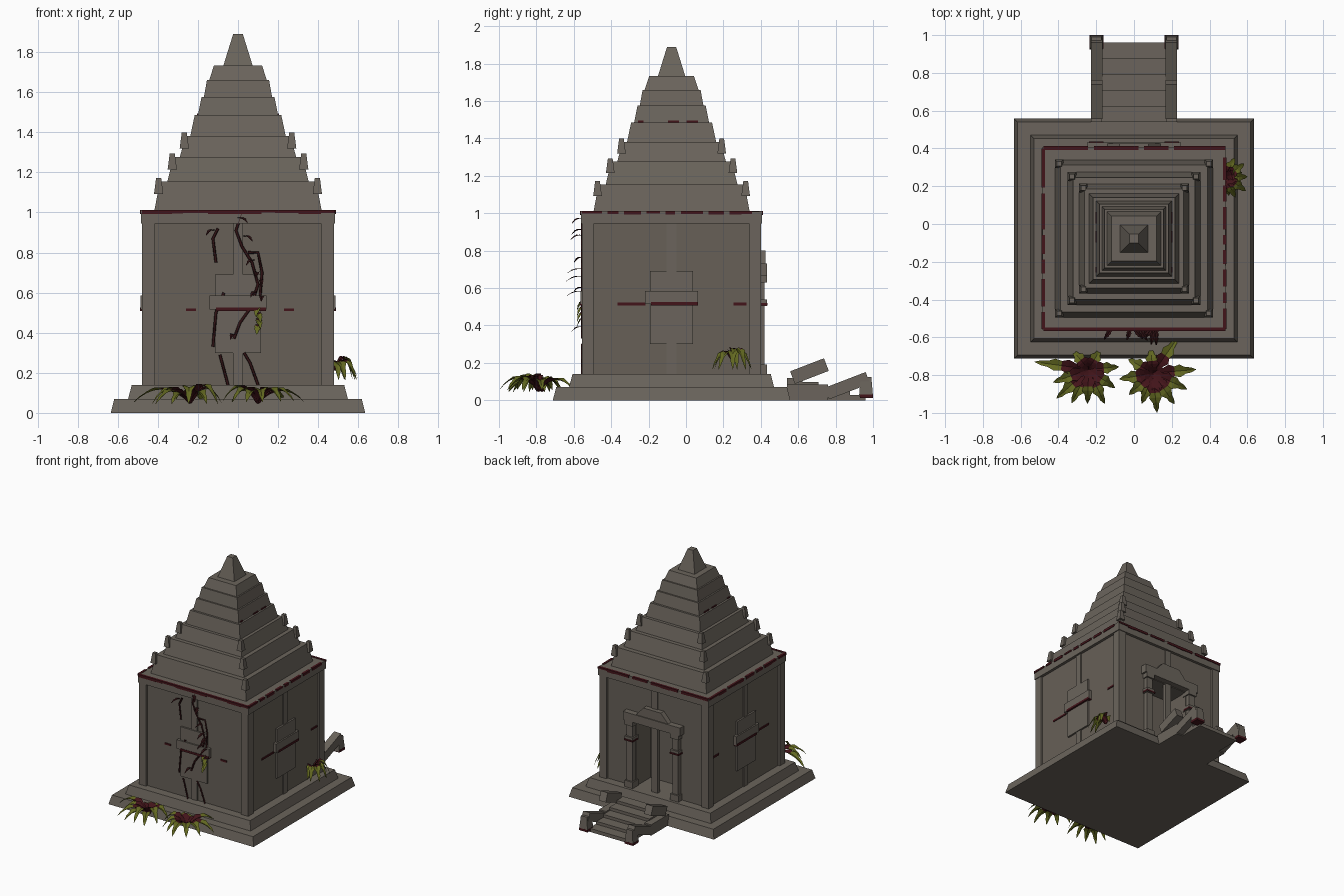
import bpy, bmesh, math, random
from mathutils import Vector, Matrix

if "Cube" in bpy.data.objects:
    bpy.data.objects.remove(bpy.data.objects["Cube"])

random.seed(4)
CY = -0.077  # y centre of the shrine body


def material(name, r, g, b):
    m = bpy.data.materials.new(name)
    m.diffuse_color = (r, g, b, 1)
    m.use_nodes = True
    m.node_tree.nodes["Principled BSDF"].inputs["Base Color"].default_value = m.diffuse_color
    return m


STONE = material("grey_stone", 0.145, 0.127, 0.106)
WALL = material("warm_wall_stone", 0.135, 0.117, 0.096)
MOSS = material("dark_red_moss", 0.055, 0.007, 0.010)
VINE = material("dark_vine", 0.030, 0.006, 0.007)
LEAF = material("olive_leaf", 0.125, 0.140, 0.015)


def finish(bm, name, *mats):
    me = bpy.data.meshes.new(name)
    bm.to_mesh(me)
    bm.free()
    for m in mats:
        me.materials.append(m)
    ob = bpy.data.objects.new(name, me)
    bpy.context.collection.objects.link(ob)
    return ob


def block(name, x, y, z, mat=STONE, top=(1, 1), tilt=0):
    """Box from three (min, max) ranges; the top may taper, and it may tilt about x."""
    bm = bmesh.new()
    bmesh.ops.create_cube(bm, size=1)
    for v in bm.verts:
        if v.co.z > 0:
            v.co.x *= top[0]
            v.co.y *= top[1]
    size = [b - a for a, b in (x, y, z)]
    mid = Vector([(a + b) / 2 for a, b in (x, y, z)])
    bm.transform(Matrix.Translation(mid) @ Matrix.Rotation(tilt, 4, 'X') @ Matrix.Diagonal((*size, 1)))
    return finish(bm, name, mat)


def tier(name, h0, h1, z0, z1):
    return block(name, (-h0, h0), (CY - h0, CY + h0), (z0, z1), top=(h1 / h0, h1 / h0))


def on_face(side, name, u, d, z, mat=STONE):
    """Block on a body face: u along the face, d distance from the centre."""
    if side == "front":
        return block(name, u, (CY - d[1], CY - d[0]), z, mat)
    if side == "back":
        return block(name, u, (CY + d[0], CY + d[1]), z, mat)
    s = 1 if side == "right" else -1
    return block(name, sorted((s * d[0], s * d[1])), (CY + u[0], CY + u[1]), z, mat)


# Plinth
tier("plinth_lower", 0.635, 0.617, 0, 0.07)
tier("plinth_upper", 0.548, 0.530, 0.07, 0.14)

# Walls, with a recessed doorway at the back
W = 0.462
block("wall_core", (-W, W), (CY - W, 0.2), (0.14, 0.98), WALL)
for s in (-1, 1):
    block("back_wall_side", sorted((s * 0.17, s * W)), (0.2, CY + W), (0.14, 0.98), WALL)
block("back_wall_over_door", (-0.17, 0.17), (0.2, CY + W), (0.66, 0.98), WALL)

# Corner pillars and cornice
for sx in (-1, 1):
    for sy in (-1, 1):
        block("corner_pillar", sorted((sx * 0.415, sx * 0.478)),
              sorted((CY + sy * 0.415, CY + sy * 0.478)), (0.14, 0.95))
tier("cornice", 0.484, 0.484, 0.945, 1.01)

# Pilasters and blind windows
for side in ("front", "right", "left", "back"):
    on_face(side, side + "_pilaster", (-0.026, 0.026), (0.44, 0.470), (0.14, 0.945))
    if side != "back":
        on_face(side, side + "_blind_window", (-0.115, 0.115), (0.45, 0.476), (0.30, 0.69))
        on_face(side, side + "_window_ledge", (-0.142, 0.142), (0.45, 0.487), (0.515, 0.585))

# Door columns, lintel and pediment
for s in (-1, 1):
    x = s * 0.2
    block("door_column", (x - 0.026, x + 0.026), (0.36, 0.42), (0.14, 0.67))
    for z in ((0.14, 0.19), (0.505, 0.54), (0.63, 0.67)):
        block("column_band", (x - 0.036, x + 0.036), (0.36, 0.432), z)
    block("column_moss", (x - 0.039, x + 0.039), (0.37, 0.436), (0.508, 0.520), MOSS)
block("door_lintel", (-0.25, 0.25), (0.36, 0.432), (0.665, 0.73))
block("door_pediment", (-0.14, 0.14), (0.37, 0.425), (0.73, 0.80), top=(0.55, 1))

# Stepped roof with corner finials on the three lowest tiers
Z = (1.01, 1.155, 1.277, 1.382, 1.486, 1.576, 1.66, 1.733)
H = ((0.417, 0.39), (0.352, 0.322), (0.29, 0.262), (0.238, 0.216),
     (0.200, 0.182), (0.170, 0.155), (0.144, 0.120))
for i, (a, b) in enumerate(H):
    tier("roof_tier", a, b, Z[i], Z[i + 1])
    if i < 3:
        c = b + 0.006
        for sx in (-1, 1):
            for sy in (-1, 1):
                x, y = sx * c, CY + sy * c
                block("corner_finial", (x - 0.023, x + 0.023), (y - 0.023, y + 0.023),
                      (Z[i + 1] - 0.062, Z[i + 1] + 0.017), top=(0.55, 0.55))
tier("roof_cap", 0.073, 0.024, 1.733, 1.89)

# Stairs at the back, with tilted side rails and end posts
for i in range(5):
    y = 0.54 + 0.084 * i
    block("stair_step", (-0.175, 0.175), (y, y + 0.084), (0, 0.12 - 0.023 * i))
for s in (-1, 1):
    xr = sorted((s * 0.168, s * 0.228))
    block("upper_rail", xr, (0.563, 0.757), (0.12, 0.192), tilt=math.radians(21))
    block("lower_rail", xr, (0.745, 0.980), (0.045, 0.111), tilt=math.radians(21))
    block("rail_foot", xr, (0.54, 0.76), (0, 0.085))
    block("rail_post", sorted((s * 0.163, s * 0.235)), (0.925, 1.0), (0.02, 0.125), top=(0.75, 0.75))
    block("post_moss", sorted((s * 0.162, s * 0.236)), (0.93, 1.0), (0.012, 0.03), MOSS)

# Dark red moss streaks under the cornice, on the ledges and on one roof tier
for side in ("front", "right", "left", "back"):
    u = -0.48
    while u < 0.46:
        w = random.uniform(0.05, 0.13)
        on_face(side, side + "_cornice_moss", (u, min(u + w, 0.484)), (0.47, 0.489),
                (random.uniform(0.991, 1.0), 1.013), MOSS)
        u += w + (0 if side == "front" else random.choice((0, 0.03)))
    if side != "back":
        on_face(side, side + "_ledge_moss", (-0.11, 0.14), (0.45, 0.490), (0.508, 0.525), MOSS)
        spots = ((-0.26, -0.21), (0.23, 0.28)) if side == "front" else ((-0.29, -0.14), (0.33, 0.40))
        for s in spots:
            on_face(side, side + "_wall_moss", s, (0.45, 0.468), (0.508, 0.522), MOSS)
    if side in ("right", "left"):
        for s in ((-0.18, -0.15), (-0.02, 0.04), (0.08, 0.14)):
            on_face(side, "roof_moss", s, (0.18, 0.204), (1.484, 1.495), MOSS)


def leaf(name, base, angle, length, rise, drop, width, green=0.6, mats=(MOSS, LEAF)):
    """Arching, notched, folded leaf whose outer part is green."""
    bm = bmesh.new()
    d = Vector((math.cos(angle), math.sin(angle), 0))
    side = Vector((-d.y, d.x, 0))
    n, rows = 8, []
    for i in range(n + 1):
        t = i / n
        p = Vector(base) + d * length * t
        p.z += rise * 4 * t * (1 - t) - drop * t
        w = width * math.sin(math.pi * (0.12 + 0.88 * t)) * (1 if i % 2 else 0.68) + 0.001
        rows.append([bm.verts.new(p + side * w + Vector((0, 0, w * 0.4))), bm.verts.new(p),
                     bm.verts.new(p - side * w + Vector((0, 0, w * 0.4)))])
    for i in range(n):
        for k in (0, 1):
            f = bm.faces.new((rows[i][k], rows[i + 1][k], rows[i + 1][k + 1], rows[i][k + 1]))
            f.material_index = int((i + 0.5) / n > green)
    return finish(bm, name, *mats)


# Ferns at the foot of the front and one rooted in the right wall: (angle, length) per leaf
FERNS = (
    ((-0.24, -0.77, 0.045), 0.085, 0.0, 0.036,
     ((172, 0.29), (200, 0.20), (222, 0.23), (243, 0.20), (268, 0.18), (295, 0.20),
      (325, 0.17), (5, 0.16), (60, 0.12), (130, 0.13))),
    ((0.10, -0.79, 0.045), 0.085, -0.01, 0.038,
     ((276, 0.209), (305, 0.20), (250, 0.17), (222, 0.17), (190, 0.18), (335, 0.20),
      (5, 0.23), (55, 0.23), (95, 0.13), (150, 0.15))),
    ((0.485, 0.25, 0.21), 0.085, 0.045, 0.03,
     ((0, 0.115), (35, 0.12), (-35, 0.13), (65, 0.11), (-65, 0.12), (15, 0.09), (-80, 0.10))),
)
for base, rise, drop, width, leaves in FERNS:
    for a, l in leaves:
        leaf("fern_leaf", base, math.radians(a), l, rise * random.uniform(0.6, 1.05), drop, width, 0.55)

# Vines creeping over the front wall: (x, z) paths
FY = CY - 0.478
VINES = (
    ((0.02, 1.0), (-0.01, 0.91), (0.02, 0.83), (0.07, 0.75), (0.10, 0.64), (0.06, 0.52), (0.01, 0.45), (-0.02, 0.37)),
    ((-0.10, 0.92), (-0.125, 0.87), (-0.11, 0.75)),
    ((-0.07, 0.60), (-0.11, 0.50), (-0.125, 0.33)),
    ((-0.09, 0.29), (-0.05, 0.14)),
    ((0.03, 0.30), (0.06, 0.25), (0.10, 0.14)),
    ((0.05, 0.80), (0.10, 0.80), (0.12, 0.70), (0.11, 0.58)),
)
for path in VINES:
    cu = bpy.data.curves.new("vine", 'CURVE')
    cu.dimensions = '3D'
    cu.bevel_depth = 0.007
    cu.bevel_resolution = 0
    sp = cu.splines.new('POLY')
    sp.points.add(len(path) - 1)
    for p, (x, z) in zip(sp.points, path):
        p.co = (x, FY, z, 1)
    cu.materials.append(VINE)
    bpy.context.collection.objects.link(bpy.data.objects.new("vine", cu))

# Small leaves along the vines, with a greener cluster lower down
for x, z in ((-0.12, 0.91), (0.0, 0.97), (0.03, 0.88), (0.08, 0.76), (0.10, 0.70), (0.11, 0.66),
             (0.09, 0.60), (0.12, 0.58), (-0.02, 0.39)):
    leaf("vine_leaf", (x, FY, z), math.radians(random.uniform(225, 315)),
         random.uniform(0.04, 0.09), 0.01, 0.025, 0.013, 2, (VINE, LEAF))
for z in (0.53, 0.50, 0.47, 0.44):
    leaf("vine_green_leaf", (0.10, FY, z), math.radians(random.uniform(230, 310)),
         0.03, 0.005, 0.05, 0.018, 0.3, (VINE, LEAF))
